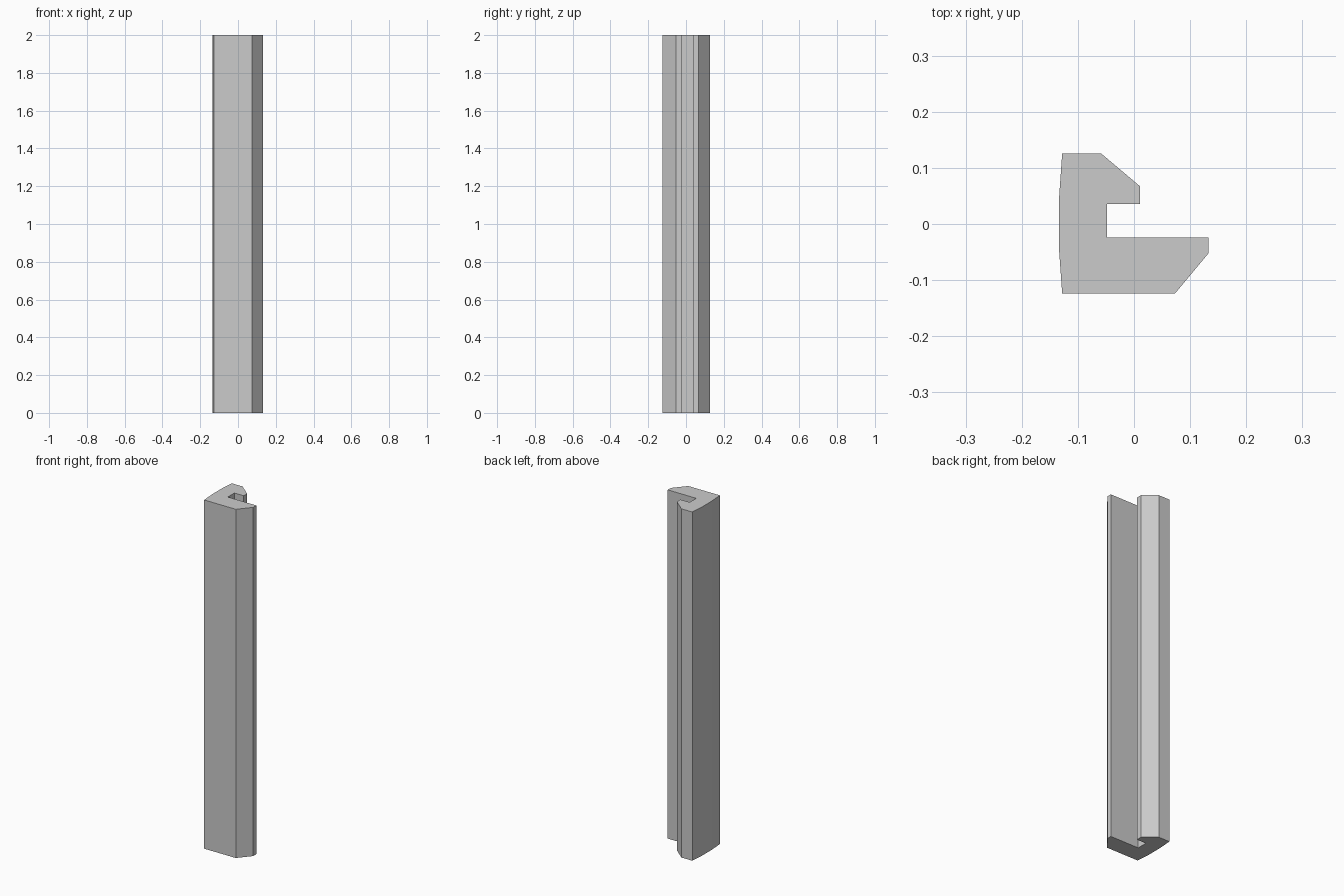
import bpy
import bmesh

cube = bpy.data.objects.get("Cube")
if cube:
    bpy.data.objects.remove(cube, do_unlink=True)

# Plain grey
grey = bpy.data.materials.new("light_grey")
grey.use_nodes = True
colour = (0.6, 0.6, 0.6, 1)
grey.diffuse_color = colour
grey.node_tree.nodes["Principled BSDF"].inputs["Base Color"].default_value = colour

HEIGHT = 2.0

# Cross-section, anticlockwise from the front left corner
profile = [
    (-0.128, -0.124), (0.073, -0.124),                  # front face
    (0.133, -0.052), (0.133, -0.024),                   # long lip with chamfer
    (-0.048, -0.024), (-0.048, 0.036),                  # slot
    (0.011, 0.036), (0.011, 0.067), (-0.059, 0.126),    # short lip with chamfer
    (-0.128, 0.126),                                    # back face
    (-0.134, 0.04), (-0.134, -0.04),                    # slightly bowed side
]

# Extrude the section into the slotted bar
bm = bmesh.new()
base = bm.faces.new([bm.verts.new((x, y, 0)) for x, y in profile])
result = bmesh.ops.extrude_face_region(bm, geom=[base], use_keep_orig=True)
top = [v for v in result["geom"] if isinstance(v, bmesh.types.BMVert)]
bmesh.ops.translate(bm, verts=top, vec=(0, 0, HEIGHT))
bmesh.ops.recalc_face_normals(bm, faces=bm.faces)

mesh = bpy.data.meshes.new("slotted_bar")
bm.to_mesh(mesh)
bm.free()
mesh.materials.append(grey)
bar = bpy.data.objects.new("slotted_bar", mesh)
bpy.context.collection.objects.link(bar)
